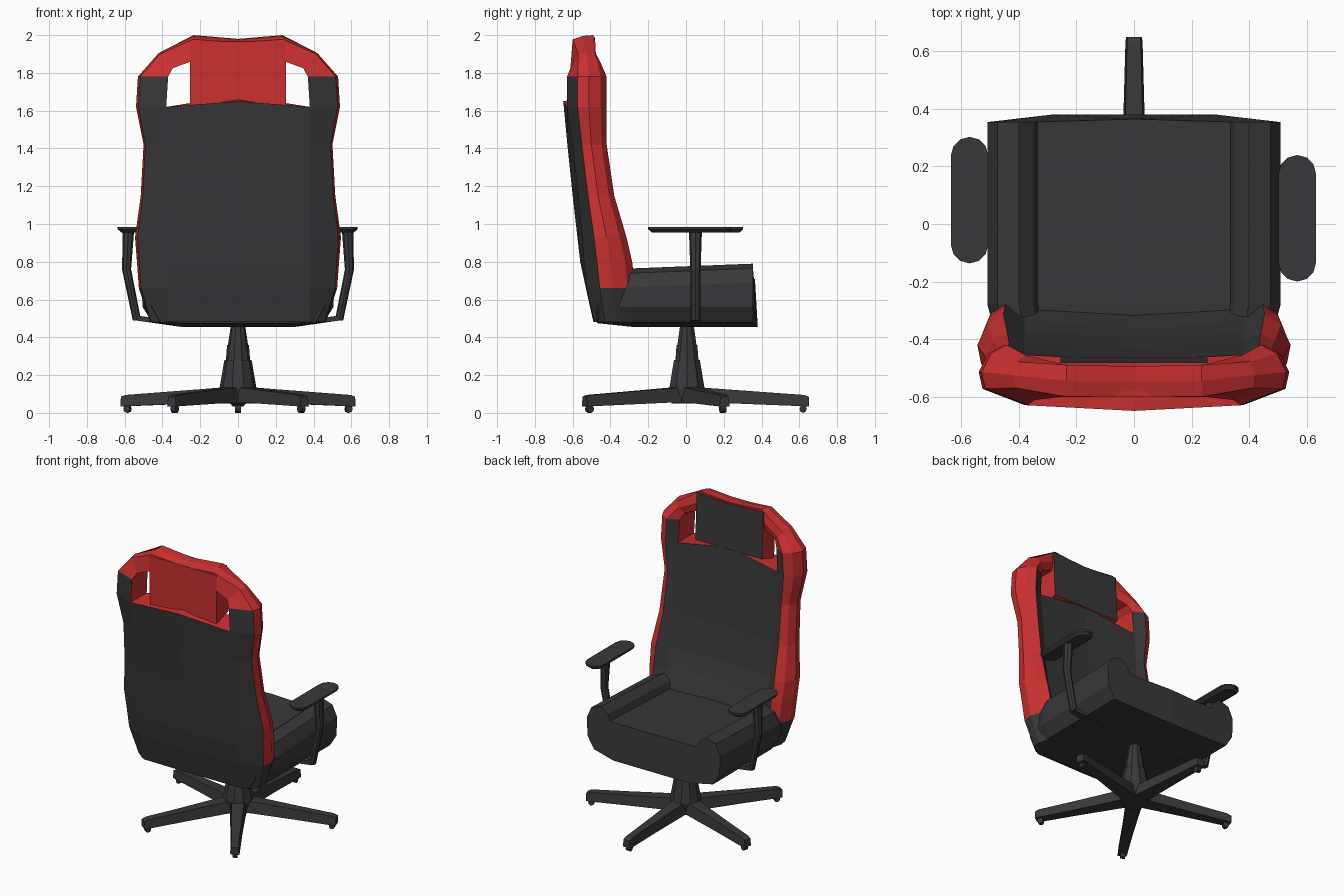
import bpy, bmesh
from math import sin, cos, pi, radians
from mathutils import Vector, Matrix

if "Cube" in bpy.data.objects:
    bpy.data.objects.remove(bpy.data.objects["Cube"])


def material(name, rgb):
    m = bpy.data.materials.new(name)
    m.diffuse_color = (*rgb, 1)
    m.use_nodes = True
    m.node_tree.nodes["Principled BSDF"].inputs["Base Color"].default_value = m.diffuse_color
    return m


MATS = [material("dark", (0.04, 0.04, 0.043)), material("red", (0.6, 0.03, 0.03))]


def loft(name, rings, paint=lambda i, j: 0, closed=True, caps=(), mirror=False, extra=None):
    """Skin quads between rings; caps maps ring index to fill, extra is a face (ring, points, colour)."""
    bm = bmesh.new()
    vs = [[bm.verts.new(p) for p in r] for r in rings]
    n = len(rings[0])
    for i in range(len(rings) - 1):
        for j in range(n if closed else n - 1):
            k = (j + 1) % n
            f = bm.faces.new((vs[i][j], vs[i][k], vs[i + 1][k], vs[i + 1][j]))
            f.material_index = paint(i, j)
    for c in caps:
        bm.faces.new(vs[c])
    if extra:
        f = bm.faces.new([vs[extra[0]][j] for j in extra[1]])
        f.material_index = extra[2]
    if mirror:
        bmesh.ops.mirror(bm, geom=bm.verts[:] + bm.edges[:] + bm.faces[:],
                         axis='X', merge_dist=0.0005)
    bmesh.ops.recalc_face_normals(bm, faces=bm.faces[:])
    me = bpy.data.meshes.new(name)
    bm.to_mesh(me)
    bm.free()
    for m in MATS:
        me.materials.append(m)
    ob = bpy.data.objects.new(name, me)
    bpy.context.collection.objects.link(ob)
    return ob


def bolster(inner, outer, yb, yf, y_in, blunt=False):
    """Six-point section of the red side bolster, between inner and outer (x, z)."""
    d = yf - yb
    if blunt:
        section = ((0, yb), (.84, yb), (.97, yb + .5 * d), (1, yf), (.45, yf), (0, y_in))
    else:
        section = ((0, yb), (.92, yb + .27 * d), (1, yb + .55 * d),
                   (.8, yf - .15 * d), (.45, yf), (0, y_in))
    return [(inner[0] + (outer[0] - inner[0]) * t, y, inner[1] + (outer[1] - inner[1]) * t)
            for t, y in section]


# Backrest shell: z, half width, back centre y, back edge y, front y, recess y
rows = [(.48, .465, -.49, -.485, -.28, -.30), (.66, .525, -.53, -.525, -.27, -.31),
        (.80, .535, -.56, -.54, -.285, -.36), (.93, .545, -.575, -.55, -.315, -.395),
        (1.15, .515, -.60, -.57, -.38, -.43), (1.42, .50, -.628, -.60, -.42, -.455),
        (1.62, .54, -.65, -.63, -.42, -.475)]
rings = []
for z, w, yc, yb, yf, yr in rows:
    top = z > 1.6
    rings.append([(0, yc, z + .03 * top)]
                 + bolster((.38, z), (w, z), yb, yf, yr + .02)
                 + [(0, yr, z + .06 * top)])
loft("backrest", rings, lambda i, j: int(2 <= j <= 4 and i > 0), closed=False,
     caps=(0,), mirror=True, extra=(6, (0, 1, 6, 7), 1))

# Hoop over the top, leaving the two openings
hoop = [((.38, 1.62), (.54, 1.62), -.63, -.42, -.455),
        ((.37, 1.78), (.53, 1.78), -.63, -.42, -.46),
        ((.345, 1.825), (.42, 1.905), -.612, -.455, -.48),
        ((.25, 1.86), (.235, 2.0), -.60, -.49, -.50, True),
        ((0, 1.86), (0, 1.98), -.60, -.495, -.50, True)]
loft("top_hoop", [bolster(*h) for h in hoop],
     lambda i, j: int(i > 0 or j not in (0, 4)), mirror=True)

# Head panel: red behind, dark in front
panel = [[(x, -.60, 1.63), (x, -.602, 1.965), (x, -.482, zt), (x, -.465, 1.67)]
         for x, zt in ((0, 1.975), (.255, 1.99))]
loft("head_panel", panel, lambda i, j: int(j != 2), mirror=True, extra=(1, (0, 1, 2, 3), 1))

# Seat with raised side bolsters
profile = [(0, .455), (.29, .455), (.455, .48), (.505, .56), (.51, .69), (.475, .765),
           (.40, .79), (.35, .75), (.335, .705), (0, .71)]
seat = []
for y, drop in ((-.47, .04), (-.28, .025), (.355, 0)):
    ring = []
    for x, z in profile:
        yy = y
        if y > 0 and x < .3:
            yy = .38 if z < .5 else .365
        if y < -.4:
            x *= .9
            z = max(z, .475)
        ring.append((x, yy, z - drop if z > .6 else z))
    seat.append(ring)
loft("seat", seat, closed=False, caps=(0, 2), mirror=True)


# Armrests: pad slides differ per side
def pad_ring(cx, cy, z, r):
    pts = []
    for k in range(14):
        a = pi * (k if k < 7 else k - 1) / 6
        pts.append((cx + r * cos(a), cy + (.155 if k < 7 else -.155) + r * sin(a), z))
    return pts


for side, cx, cy in (("left", -.572, .083), ("right", .568, .02)):
    s = -1 if side == "left" else 1
    loft(side + "_arm_pad", [pad_ring(cx, cy, z, r) for z, r in
                             ((.955, .045), (.972, .065), (.985, .065))], caps=(0, 2))
    post = []
    for x, z, w in ((.535, .49, .022), (.59, .76, .024), (.58, .965, .03)):
        post.append([(s * (x + w * cos(a)), .05 + 1.15 * w * sin(a), z)
                     for a in (pi / 4 * k for k in range(8))])
    loft(side + "_arm_post", post, caps=(0, 2))
    bar = [[(s * x, .05 + dy, z + dz) for dy, dz in
            ((-.022, -.012), (.022, -.012), (.022, .015), (-.022, .015))]
           for x, z in ((.30, .467), (.545, .502))]
    loft(side + "_arm_bracket", bar, caps=(0, 1))

# Gas column
CY = .005
steps = [(.05, .085), (.13, .098), (.28, .072), (.28, .064), (.36, .058),
         (.36, .053), (.47, .037)]
loft("column", [[(r * cos(k * pi / 5), CY + r * sin(k * pi / 5), z) for k in range(10)]
                for z, r in steps], caps=(0, 6))

# Five-star base with small casters
for n, angle in enumerate((90, 18, 162, -57, -123)):
    rot = Matrix.Translation((0, CY, 0)) @ Matrix.Rotation(radians(angle), 4, 'Z')
    leg = [[rot @ Vector((r, y, z)) for y, z in ((-w, lo), (w, lo), (w * .8, hi), (-w * .8, hi))]
           for r, w, lo, hi in ((.0, .055, .06, .14), (.37, .037, .045, .113),
                                (.62, .03, .035, .095), (.645, .028, .035, .085))]
    loft(f"base_leg_{n + 1}", leg, caps=(0, 3))
    wheel = [[rot @ Vector((.615 + .019 * cos(k * pi / 4), y, .021 + .021 * sin(k * pi / 4)))
              for k in range(8)] for y in (-.015, .015)]
    loft(f"caster_{n + 1}", wheel, caps=(0, 1))
